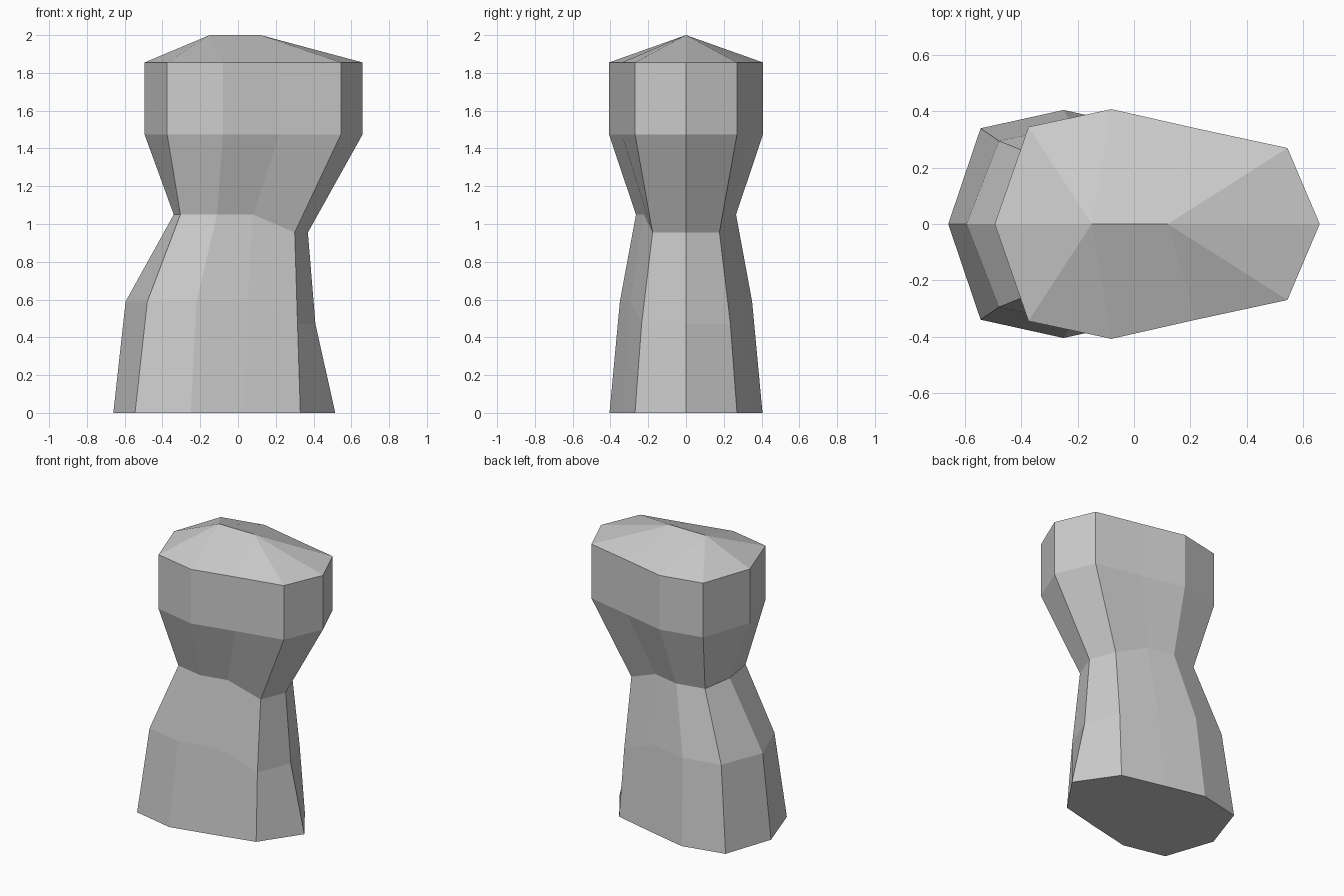
import bpy
import bmesh

cube = bpy.data.objects.get("Cube")
if cube:
    bpy.data.objects.remove(cube, do_unlink=True)

# Plain grey stone
stone = bpy.data.materials.new("grey_stone")
stone.use_nodes = True
grey = (0.6, 0.6, 0.6, 1)
stone.diffuse_color = grey
stone.node_tree.nodes["Principled BSDF"].inputs["Base Color"].default_value = grey

# Half outlines from the right tip round to the left tip: (x, half depth)
base = [(-.66, 0), (-.545, .34), (-.25, .405), (.04, .34), (.33, .27), (.515, 0)]
shoulder = [(-.595, 0), (-.48, .295), (-.22, .35), (.05, .293), (.315, .235), (.41, 0)]
waist = [(-.34, 0), (-.305, .225), (-.11, .265), (.08, .225), (.3, .177), (.37, 0)]
head = [(-.495, 0), (-.375, .345), (-.08, .408), (.22, .34), (.545, .27), (.66, 0)]

# Each level: outline, height, and lower height of its two left-hand stations
levels = [(base, 0, 0), (shoulder, .59, .47), (waist, 1.05, .955),
          (head, 1.475, 1.475), (head, 1.855, 1.855)]

bm = bmesh.new()


def add_ring(outline, z_right, z_left):
    """Close a half outline into a ring mirrored across the depth axis."""
    half = [(x, y, z_left if i > 3 else z_right) for i, (x, y) in enumerate(outline)]
    mirrored = [(x, -y, z) for x, y, z in reversed(half[1:-1])]
    return [bm.verts.new(p) for p in half + mirrored]


# Sides
rings = [add_ring(*level) for level in levels]
count = len(rings[0])
for low, high in zip(rings, rings[1:]):
    for i in range(count):
        j = (i + 1) % count
        bm.faces.new((low[i], low[j], high[j], high[i]))
bm.faces.new(rings[0])

# Hipped cap: each ring vertex joins the nearer end of a short ridge
ridge = [bm.verts.new((x, 0, 2)) for x in (-.15, .12)]
top = rings[-1]
for i in range(count):
    j = (i + 1) % count
    a, b = (ridge[int(3 <= k <= count - 3)] for k in (i, j))
    corners = [top[i], top[j], b] + ([a] if a is not b else [])
    bm.faces.new(corners)

bmesh.ops.recalc_face_normals(bm, faces=bm.faces)
mesh = bpy.data.meshes.new("stone_pillar")
bm.to_mesh(mesh)
bm.free()
mesh.materials.append(stone)
pillar = bpy.data.objects.new("stone_pillar", mesh)
bpy.context.collection.objects.link(pillar)
